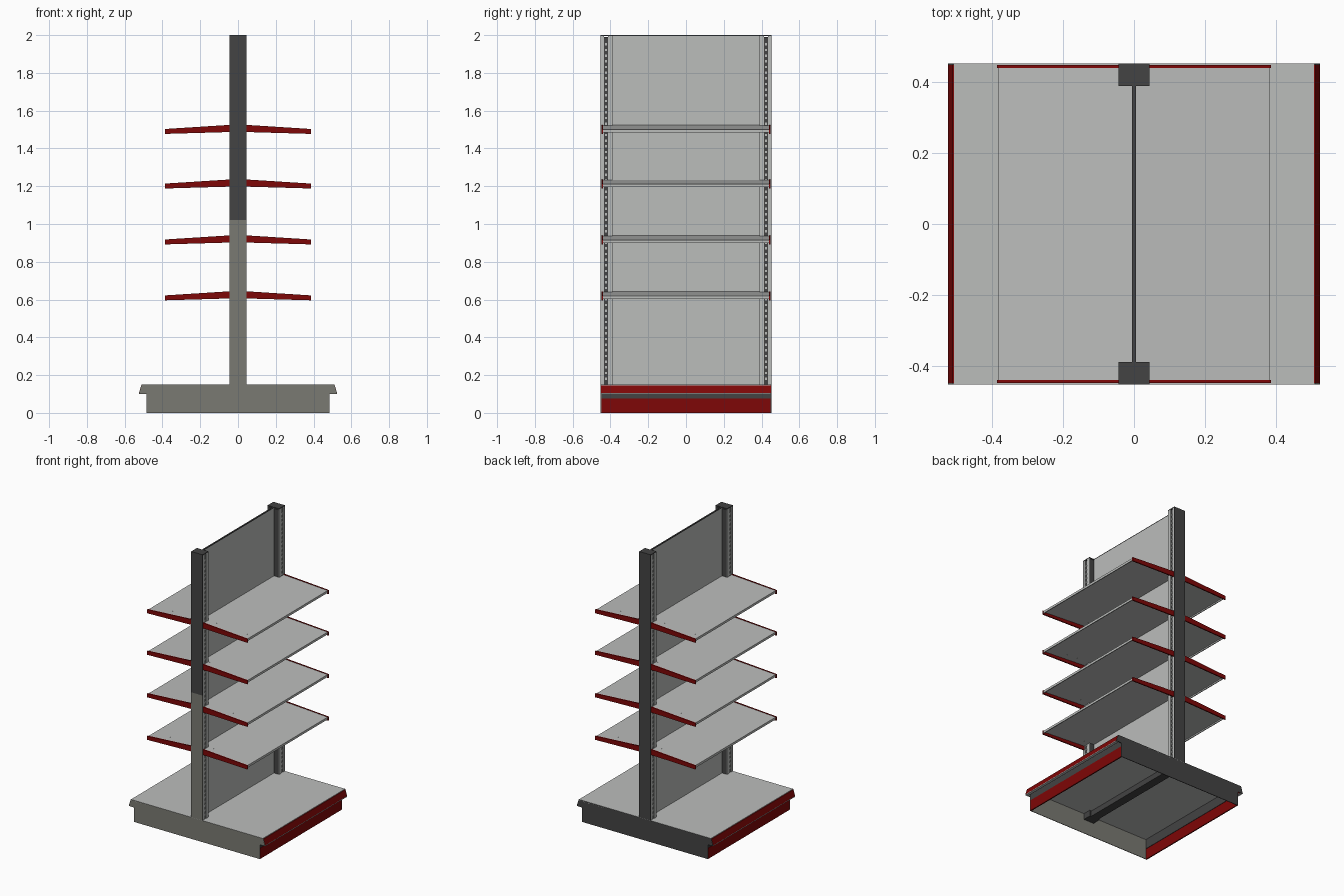
import bpy, bmesh

if "Cube" in bpy.data.objects:
    bpy.data.objects.remove(bpy.data.objects["Cube"])


def mat(name, rgb):
    m = bpy.data.materials.new(name)
    m.diffuse_color = (*rgb, 1)
    m.use_nodes = True
    m.node_tree.nodes["Principled BSDF"].inputs["Base Color"].default_value = m.diffuse_color
    return m


GREY = mat("light_grey", (0.50, 0.51, 0.50))
DARK = mat("dark_grey", (0.056, 0.056, 0.056))
OLIVE = mat("olive_grey", (0.195, 0.195, 0.17))
RED = mat("deep_red", (0.21, 0.002, 0.002))


def finish(name, bm, material):
    bmesh.ops.recalc_face_normals(bm, faces=bm.faces)
    me = bpy.data.meshes.new(name)
    bm.to_mesh(me)
    bm.free()
    me.materials.append(material)
    ob = bpy.data.objects.new(name, me)
    bpy.context.collection.objects.link(ob)
    return ob


def extrude_profile(bm, pts, y0, y1):
    """Prism from an (x, z) outline, running along y."""
    a = [bm.verts.new((x, y0, z)) for x, z in pts]
    b = [bm.verts.new((x, y1, z)) for x, z in pts]
    bm.faces.new(a)
    bm.faces.new(b)
    n = len(pts)
    for i in range(n):
        j = (i + 1) % n
        bm.faces.new((a[i], a[j], b[j], b[i]))


def rect(x0, x1, z0, z1):
    return [(x0, z0), (x1, z0), (x1, z1), (x0, z1)]


def prism(name, pts, y0, y1, material):
    bm = bmesh.new()
    extrude_profile(bm, pts, y0, y1)
    return finish(name, bm, material)


def flip(pts, s):
    return [(s * x, z) for x, z in pts]


# Back panel with dark top edging, and floor beam under the deck
prism("back_panel", rect(-0.005, 0.005, 0.15, 1.994), -0.392, 0.392, GREY)
prism("panel_top_edge", rect(-0.005, 0.005, 1.994, 2.0), -0.392, 0.392, DARK)
prism("floor_beam", rect(-0.03, 0.03, 0.1, 0.138), -0.43, 0.43, DARK)

# End plate outline of the base, just below the deck surface
half = [(0.485, 0), (0.485, 0.1), (0.525, 0.1), (0.51, 0.149)]
base_outline = half + flip(half[::-1], -1)

for e, end in ((-1, "front"), (1, "back")):
    plate = OLIVE if e < 0 else DARK
    prism(end + "_base_plate", base_outline, e * 0.448, e * 0.452, plate)

    # Upright post: core, end face and cap
    prism(end + "_post_core", rect(-0.04, 0.04, 0.1, 1.99), e * 0.389, e * 0.449, DARK)
    prism(end + "_post_cap", rect(-0.044, 0.044, 1.994, 2.0), e * 0.389, e * 0.452, DARK)
    split = 1.02
    prism(end + "_post_lower_face", rect(-0.044, 0.044, 0.15, split), e * 0.449, e * 0.452, plate)
    prism(end + "_post_upper_face", rect(-0.044, 0.044, split, 1.994), e * 0.449, e * 0.452, DARK)

    # Grey side flanges either side of the slotted channel
    flanges = bmesh.new()
    for s in (-1, 1):
        for y0, y1 in ((0.39, 0.414), (0.433, 0.449)):
            extrude_profile(flanges, flip(rect(0.04, 0.044, 0.15, 1.994), s), e * y0, e * y1)
    finish(end + "_post_flanges", flanges, GREY)

    # Bars between the shelf slots in each channel
    bars = bmesh.new()
    for s in (-1, 1):
        for i in range(60):
            z = 0.175 + i * 0.03
            extrude_profile(bars, flip(rect(0.04, 0.0425, z, z + 0.012), s), e * 0.418, e * 0.429)
    finish(end + "_post_slot_bars", bars, GREY)

for s, side in ((1, "right"), (-1, "left")):
    # Base deck, kick panel and slanted ticket rail
    prism(side + "_base_deck", flip(rect(0.0, 0.508, 0.142, 0.15), s), -0.452, 0.452, GREY)
    prism(side + "_kick_panel", flip(rect(0.477, 0.485, 0, 0.075), s), -0.448, 0.448, RED)
    prism(side + "_kick_gap", flip(rect(0.474, 0.482, 0.075, 0.142), s), -0.448, 0.448, DARK)
    prism(side + "_ticket_rail",
          flip([(0.515, 0.105), (0.5245, 0.105), (0.512, 0.146), (0.508, 0.146)], s),
          -0.449, 0.449, RED)
    prism(side + "_rail_lip", flip(rect(0.505, 0.525, 0.1, 0.105), s), -0.448, 0.448, GREY)

    # Four sloping shelves, each with a front lip and two red brackets
    for k, z in enumerate((0.642, 0.938, 1.234, 1.523)):
        tag = f"{side}_shelf_{k + 1}"
        tail = [(0.376, z - 0.029), (0.376, z - 0.038), (0.382, z - 0.038), (0.382, z - 0.022)]
        prism(tag, flip([(0.006, z - 0.006)] + tail + [(0.006, z)], s), -0.389, 0.389, GREY)
        wings = bmesh.new()
        brackets = bmesh.new()
        for e in (-1, 1):
            extrude_profile(wings, flip([(0.044, z - 0.0085)] + tail + [(0.044, z - 0.0023)], s),
                            e * 0.389, e * 0.44)
            extrude_profile(brackets, flip([(0.04, z - 0.036), (0.386, z - 0.046),
                                            (0.386, z - 0.02), (0.04, z + 0.002)], s),
                            e * 0.44, e * 0.448)
        finish(tag + "_ends", wings, GREY)
        finish(tag + "_brackets", brackets, RED)
